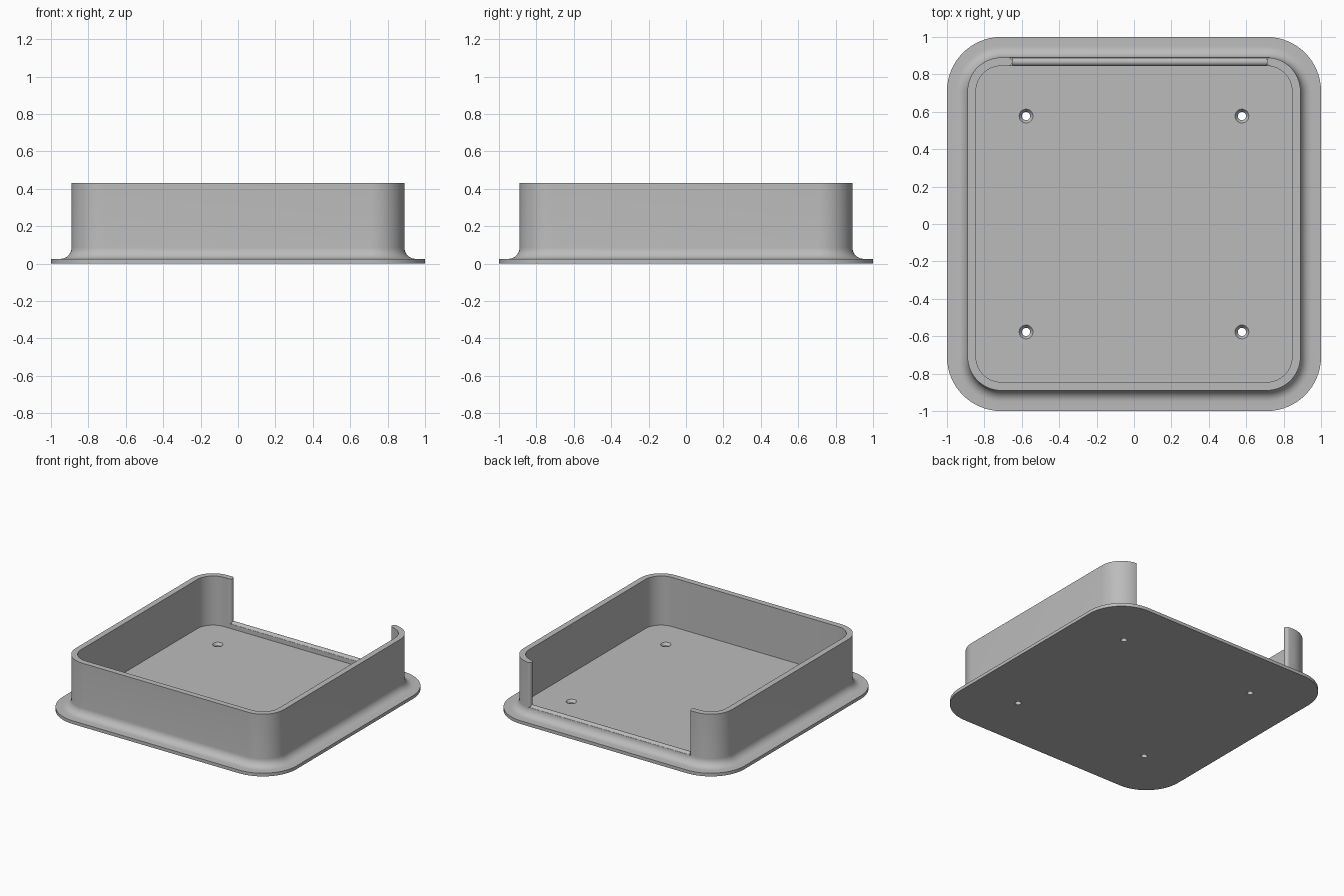
import bpy
import bmesh
from math import cos, sin, pi
from mathutils import Matrix, Vector

cube = bpy.data.objects.get("Cube")
if cube:
    bpy.data.objects.remove(cube, do_unlink=True)

grey = bpy.data.materials.new("plain_grey")
grey.use_nodes = True
grey.diffuse_color = (0.5, 0.5, 0.5, 1)
grey.node_tree.nodes["Principled BSDF"].inputs["Base Color"].default_value = (0.5, 0.5, 0.5, 1)

CORE = 0.71        # centre of every corner arc
WALL_OUT, WALL_IN = 0.89, 0.845
TOP, FLOOR, RIM, SILL = 0.43, 0.05, 0.025, 0.085
FILLET = 0.06
SEGS = 16


def make_object(name, bm):
    bmesh.ops.recalc_face_normals(bm, faces=bm.faces)
    mesh = bpy.data.meshes.new(name)
    bm.to_mesh(mesh)
    bm.free()
    mesh.materials.append(grey)
    obj = bpy.data.objects.new(name, mesh)
    bpy.context.collection.objects.link(obj)
    return obj


def rounded_square(half):
    """Outline offset from the shared corner centres."""
    r = half - CORE
    points = []
    for q, (sx, sy) in enumerate([(1, 1), (-1, 1), (-1, -1), (1, -1)]):
        for i in range(SEGS + 1):
            a = (q + i / SEGS) * pi / 2
            points.append((sx * CORE + r * cos(a), sy * CORE + r * sin(a)))
    return points


def loft(name, sections):
    """Skin a stack of (outline, z) rings and cap both ends."""
    bm = bmesh.new()
    rings = [[bm.verts.new((x, y, z)) for x, y in outline] for outline, z in sections]
    n = len(rings[0])
    for low, high in zip(rings, rings[1:]):
        for i in range(n):
            j = (i + 1) % n
            bm.faces.new((low[i], low[j], high[j], high[i]))
    bm.faces.new(rings[0][::-1])
    bm.faces.new(rings[-1])
    return make_object(name, bm)


def circle(cx, cy, r, n=32):
    return [(cx + r * cos(2 * pi * i / n), cy + r * sin(2 * pi * i / n)) for i in range(n)]


def cut(target, cutter):
    cutter.hide_render = True
    mod = target.modifiers.new("cut", "BOOLEAN")
    mod.operation = "DIFFERENCE"
    mod.solver = "EXACT"
    mod.object = cutter
    bpy.context.view_layer.objects.active = target
    bpy.ops.object.modifier_apply(modifier=mod.name)
    bpy.data.objects.remove(cutter, do_unlink=True)


def smooth(obj):
    bpy.ops.object.select_all(action="DESELECT")
    obj.select_set(True)
    bpy.context.view_layer.objects.active = obj
    bpy.ops.object.shade_smooth_by_angle(angle=pi / 6)


# Tray: flange, concave fillet, wall and recessed floor
profile = [(1.0, 0), (1.0, RIM)]
for i in range(9):
    a = i / 8 * pi / 2
    profile.append((WALL_OUT + FILLET * (1 - sin(a)), RIM + FILLET * (1 - cos(a))))
profile += [(WALL_OUT, TOP), (WALL_IN, TOP), (WALL_IN, FLOOR)]
tray = loft("tray", [(rounded_square(h), z) for h, z in profile])

# Opening in the back wall, leaving rounded wall ends
mid, r = (WALL_OUT + WALL_IN) / 2, (WALL_OUT - WALL_IN) / 2
LEFT, RIGHT = 0.71, -0.65
outline = [(RIGHT - r, 0.8), (LEFT + r, 0.8)]
arc = [-pi / 2 + pi * i / 10 for i in range(11)]
outline += [(LEFT + r - r * cos(a), mid + r * sin(a)) for a in arc]
outline += [(LEFT + r, 0.94), (RIGHT - r, 0.94)]
outline += [(RIGHT - r + r * cos(a), mid + r * sin(a)) for a in reversed(arc)]
cut(tray, loft("opening_cutter", [(outline, SILL), (outline, TOP + 0.1)]))

# Four countersunk screw holes
HOLE, SINK = 0.022, 0.037
for x in (-0.577, 0.577):
    for y in (-0.577, 0.577):
        steps = [(HOLE, -0.02), (HOLE, FLOOR - 0.02), (SINK, FLOOR), (SINK, FLOOR + 0.02)]
        cut(tray, loft("hole_cutter", [(circle(x, y, rad), z) for rad, z in steps]))
smooth(tray)

# Rounded sill across the opening
bm = bmesh.new()
bmesh.ops.create_cone(bm, cap_ends=True, segments=24, radius1=r, radius2=r, depth=LEFT - RIGHT,
                      matrix=Matrix.Translation(Vector(((LEFT + RIGHT) / 2, mid, SILL - 0.008)))
                      @ Matrix.Rotation(pi / 2, 4, "Y"))
smooth(make_object("back_sill", bm))
